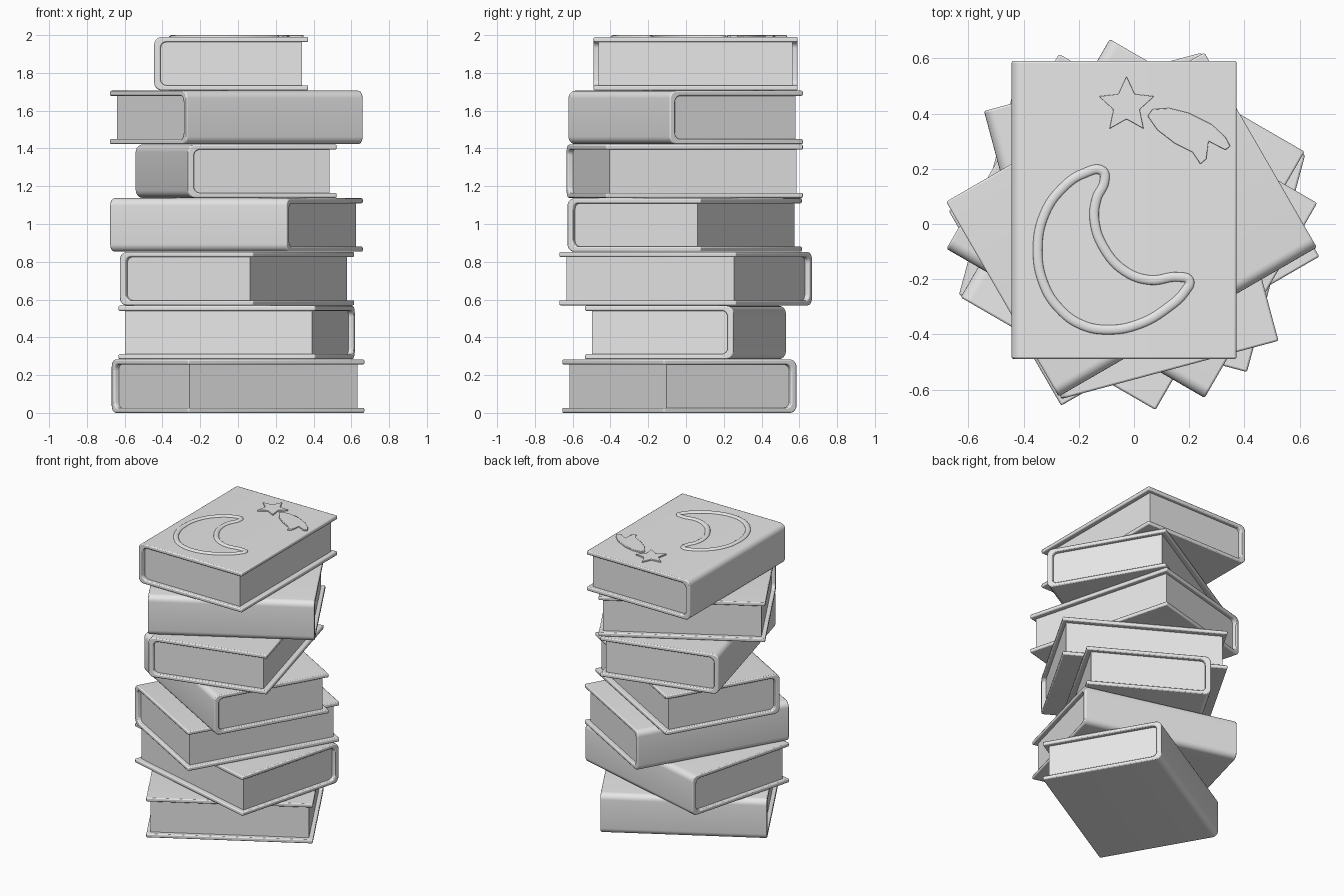
import bpy
import bmesh
from math import cos, sin, pi, radians
from mathutils import Vector

if "Cube" in bpy.data.objects:
    bpy.data.objects.remove(bpy.data.objects["Cube"], do_unlink=True)

WIDTH, LENGTH, HEIGHT, PITCH = 0.815, 1.08, 0.283, 0.2845
BOARD, SPINE, INSET = 0.027, 0.034, 0.027

grey = bpy.data.materials.new("plain_grey")
grey.use_nodes = True
grey.diffuse_color = (0.8, 0.8, 0.8, 1)
grey.node_tree.nodes["Principled BSDF"].inputs["Base Color"].default_value = grey.diffuse_color


def smooth(obj):
    bpy.ops.object.select_all(action='DESELECT')
    obj.select_set(True)
    bpy.context.view_layer.objects.active = obj
    bpy.ops.object.shade_smooth_by_angle(angle=radians(35))


def prism(name, outline, depth, bevel=0.0):
    """Solid made by pushing a closed outline of 3D points along a depth vector."""
    bm = bmesh.new()
    face = bm.faces.new([bm.verts.new(p) for p in outline])
    grown = bmesh.ops.extrude_face_region(bm, geom=[face], use_keep_orig=True)
    moved = [g for g in grown["geom"] if isinstance(g, bmesh.types.BMVert)]
    bmesh.ops.translate(bm, verts=moved, vec=depth)
    bmesh.ops.recalc_face_normals(bm, faces=bm.faces)
    mesh = bpy.data.meshes.new(name)
    bm.to_mesh(mesh)
    bm.free()
    mesh.materials.append(grey)
    obj = bpy.data.objects.new(name, mesh)
    bpy.context.collection.objects.link(obj)
    smooth(obj)
    if bevel:
        mod = obj.modifiers.new("soft_edges", 'BEVEL')
        mod.width, mod.segments = bevel, 2
        mod.limit_method, mod.angle_limit = 'ANGLE', radians(50)
    return obj


def rounded_side(left, right, low, high, radius, y, steps=6):
    """Open U outline, from the low right end round the spine to the high right end."""
    points = [Vector((right, y, low))]
    for centre_z, start in ((low + radius, -pi / 2), (high - radius, -pi)):
        for i in range(steps + 1):
            a = start - pi / 2 * i / steps
            points.append(Vector((left + radius + radius * cos(a), y, centre_z + radius * sin(a))))
    points.append(Vector((right, y, high)))
    return points


def book(name, angle, x, y, level):
    half, back = WIDTH / 2, -LENGTH / 2
    inner = (-half + SPINE, BOARD, HEIGHT - BOARD)
    # Wrapped cover
    outside = rounded_side(-half, half, 0, HEIGHT, 0.04, back)
    inside = rounded_side(inner[0], half, inner[1], inner[2], 0.032, back)
    cover = prism(name + "_cover", outside + inside[::-1], (0, LENGTH, 0), 0.007)
    # Page block
    edge = rounded_side(inner[0] - 0.002, half - INSET - 0.006, inner[1] - 0.002,
                        inner[2] + 0.002, 0.032, back + INSET)
    pages = prism(name + "_pages", edge, (0, LENGTH - 2 * INSET, 0))
    for part in (cover, pages):
        part.location = (x, y, level * PITCH)
        part.rotation_euler.z = radians(angle)


# Stack, bottom to top: turn and centre
stack = [(-60, 0.0, -0.035), (-105, -0.007, -0.003), (-30, -0.005, -0.002), (60, -0.008, -0.007),
         (15, -0.01, -0.007), (120, -0.009, -0.002), (0, -0.036, 0.051)]
for level, (angle, x, y) in enumerate(stack):
    book("book_" + str(level + 1), angle, x, y, level)

top = 6 * PITCH + HEIGHT
base = top - 0.005
rise = (0, 0, 2.0 - base)

# Crescent moon, a raised cord on the top cover
moon = [(-.114, .192), (-.18, .184), (-.262, .127), (-.324, .036), (-.349, -.09), (-.327, -.217),
        (-.27, -.307), (-.19, -.365), (-.092, -.383), (.02, -.362), (.121, -.304), (.186, -.242),
        (.2, -.205), (.165, -.192), (.056, -.203), (-.034, -.17), (-.107, -.09), (-.143, .011),
        (-.136, .09), (-.107, .156)]
curve = bpy.data.curves.new("moon_outline", 'CURVE')
curve.dimensions = '3D'
curve.bevel_depth, curve.bevel_resolution, curve.resolution_u = 0.017, 4, 6
spline = curve.splines.new('BEZIER')
spline.bezier_points.add(len(moon) - 1)
spline.use_cyclic_u = True
for knot, (x, y) in zip(spline.bezier_points, moon):
    knot.co = (x, y, 0)
    knot.handle_left_type = knot.handle_right_type = 'AUTO'
curve.materials.append(grey)
cord = bpy.data.objects.new("moon_outline", curve)
bpy.context.collection.objects.link(cord)
cord.location.z = top
cord.scale.z = (2.0 - top) / curve.bevel_depth
bpy.ops.object.select_all(action='DESELECT')
cord.select_set(True)
bpy.context.view_layer.objects.active = cord
bpy.ops.object.convert(target='MESH')
smooth(bpy.context.view_layer.objects.active)

# Five-pointed star plate
star = []
for i in range(10):
    r = 0.05 if i % 2 else 0.105
    a = pi / 2 + i * pi / 5
    star.append((-0.027 + r * cos(a), 0.43 + r * sin(a), base))
prism("star", star, rise, 0.003)

# Trailing tail plate beside the star
tail = [(.049, .391), (.067, .416), (.128, .42), (.2, .402), (.28, .362), (.331, .315),
        (.349, .282), (.331, .268), (.27, .3), (.262, .235), (.24, .217), (.212, .26),
        (.146, .293), (.085, .34)]
prism("star_tail", [(x, y, base) for x, y in tail], rise, 0.003)
